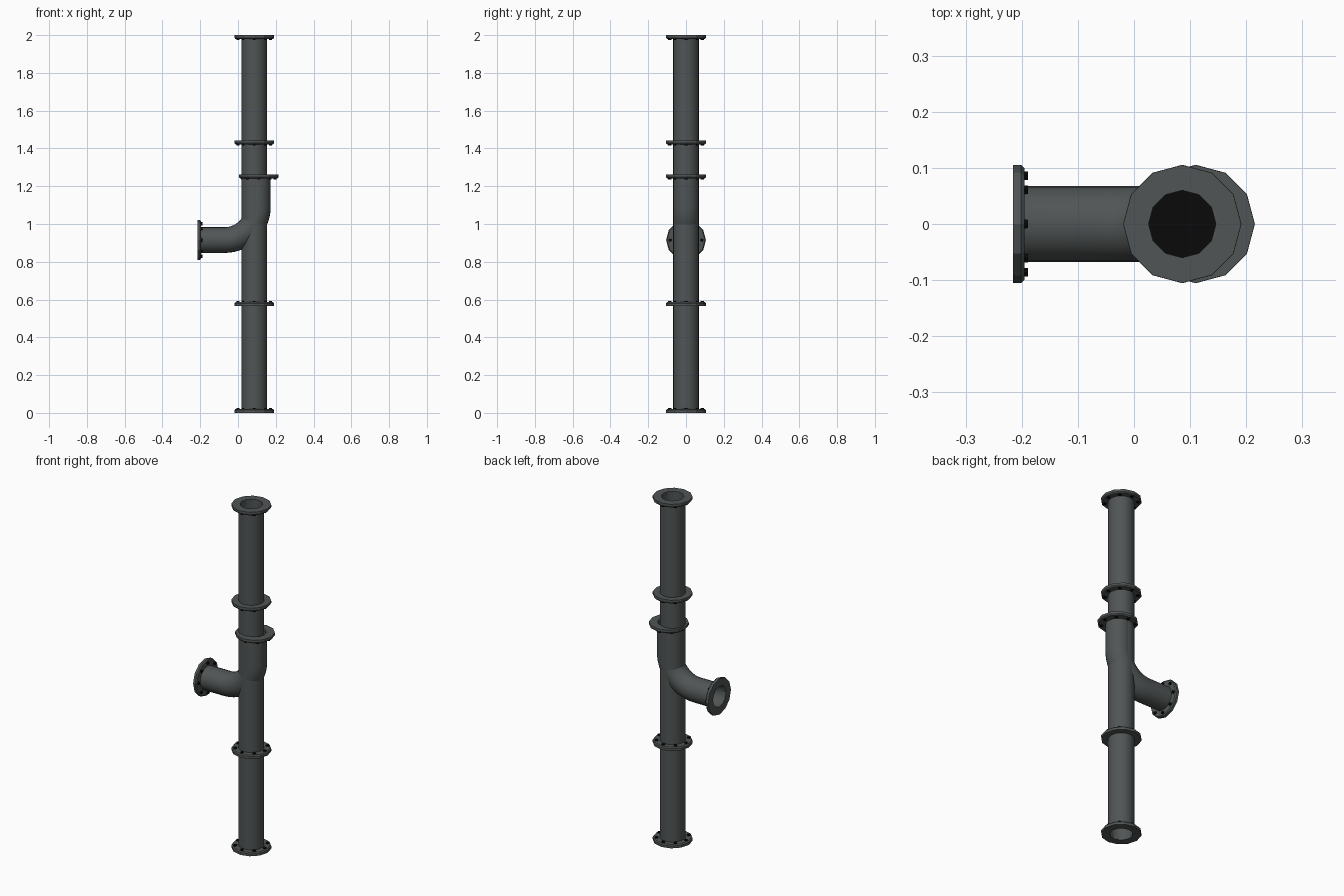
import bpy, bmesh, math
from mathutils import Matrix, Vector

if "Cube" in bpy.data.objects:
    bpy.data.objects.remove(bpy.data.objects["Cube"])

def material(name, rgb):
    m = bpy.data.materials.new(name)
    m.diffuse_color = (*rgb, 1)
    m.use_nodes = True
    m.node_tree.nodes["Principled BSDF"].inputs["Base Color"].default_value = m.diffuse_color
    return m

IRON = material("dark grey iron", (0.081, 0.090, 0.090))
BLACK = material("black", (0.003, 0.003, 0.003))

AXIS = 0.086      # x of the main pipe
PIPE_R, BORE_R = 0.068, 0.06

def finish(bm, name, mat, smooth=False):
    bmesh.ops.recalc_face_normals(bm, faces=bm.faces)
    me = bpy.data.meshes.new(name)
    bm.to_mesh(me)
    bm.free()
    me.materials.append(mat)
    ob = bpy.data.objects.new(name, me)
    bpy.context.collection.objects.link(ob)
    if smooth:
        bpy.ops.object.select_all(action='DESELECT')
        bpy.context.view_layer.objects.active = ob
        ob.select_set(True)
        bpy.ops.object.shade_smooth_by_angle(angle=math.radians(35))
    return ob

def skin(bm, rings):
    """Join a closed loop of rings with quads."""
    n = len(rings[0])
    for a, b in zip(rings, rings[1:] + rings[:1]):
        for i in range(n):
            j = (i + 1) % n
            bm.faces.new((a[i], a[j], b[j], b[i]))

def tube(name, path, sides=24):
    """Hollow pipe along a path lying in the xz plane."""
    bm = bmesh.new()
    pts = [Vector(p) for p in path]
    def ring(k, r):
        t = (pts[min(k + 1, len(pts) - 1)] - pts[max(k - 1, 0)]).normalized()
        u, v = Vector((0, 1, 0)), t.cross(Vector((0, 1, 0)))
        return [bm.verts.new(pts[k] + r * (math.cos(a) * u + math.sin(a) * v))
                for a in (2 * math.pi * i / sides for i in range(sides))]
    outer = [ring(k, PIPE_R) for k in range(len(pts))]
    inner = [ring(k, BORE_R) for k in reversed(range(len(pts)))]
    skin(bm, outer + inner)
    return finish(bm, name, IRON, True)

def flange(name, pos, direction):
    """Twelve-sided collar; bolts point along direction, pos is the mating face."""
    mat = Matrix.Translation(pos) @ Vector(direction).to_track_quat('Z', 'Y').to_matrix().to_4x4()
    bm = bmesh.new()
    profile = [(BORE_R, 0), (0.105, 0), (0.1055, 0.003), (0.1055, 0.014), (0.1, 0.02), (BORE_R, 0.02)]
    skin(bm, [[bm.verts.new((r * math.cos(i * math.pi / 6), r * math.sin(i * math.pi / 6), z))
               for i in range(12)] for r, z in profile])
    bm.transform(mat)
    finish(bm, name, IRON)
    # eight hexagonal bolt heads
    bm = bmesh.new()
    for i in range(8):
        a = i * math.pi / 4
        bmesh.ops.create_cone(bm, cap_ends=True, segments=6, radius1=0.0095, radius2=0.0085, depth=0.01,
            matrix=Matrix.Translation((0.086 * math.cos(a), 0.086 * math.sin(a), 0.022)))
    bm.transform(mat)
    finish(bm, name + "_bolts", BLACK)

def plug(name, pos, direction):
    """Dark disk deep in a bore."""
    bm = bmesh.new()
    bmesh.ops.create_circle(bm, cap_ends=True, segments=24, radius=0.063,
        matrix=Matrix.Translation(pos) @ Vector(direction).to_track_quat('Z', 'Y').to_matrix().to_4x4())
    finish(bm, name, BLACK)

# straight main pipe
tube("main_pipe", [(AXIS, 0, 0.004), (AXIS, 0, 1.996)])

# branch: horizontal inlet, quarter bend, vertical run beside the main pipe
bend = [(-0.07 + 0.175 * math.sin(a), 0, 1.09 - 0.175 * math.cos(a))
        for a in (math.pi / 2 * i / 14 for i in range(15))]
tube("branch_pipe", [(-0.211, 0, 0.915)] + bend + [(0.105, 0, 1.25)])

# bolted collars
UP, DOWN = (0, 0, 1), (0, 0, -1)
flange("bottom_flange", (AXIS, 0, 0), UP)
flange("lower_joint_flange", (AXIS, 0, 0.566), UP)
flange("branch_top_flange", (0.11, 0, 1.262), DOWN)
flange("upper_joint_flange", (AXIS, 0, 1.442), DOWN)
flange("top_flange", (AXIS, 0, 2.0), DOWN)
flange("inlet_flange", (-0.2155, 0, 0.915), (1, 0, 0))

# dark ends inside the bores
plug("top_bore", (AXIS, 0, 1.3), UP)
plug("bottom_bore", (AXIS, 0, 0.6), DOWN)
plug("inlet_bore", (-0.03, 0, 0.92), (-1, 0, 0))
